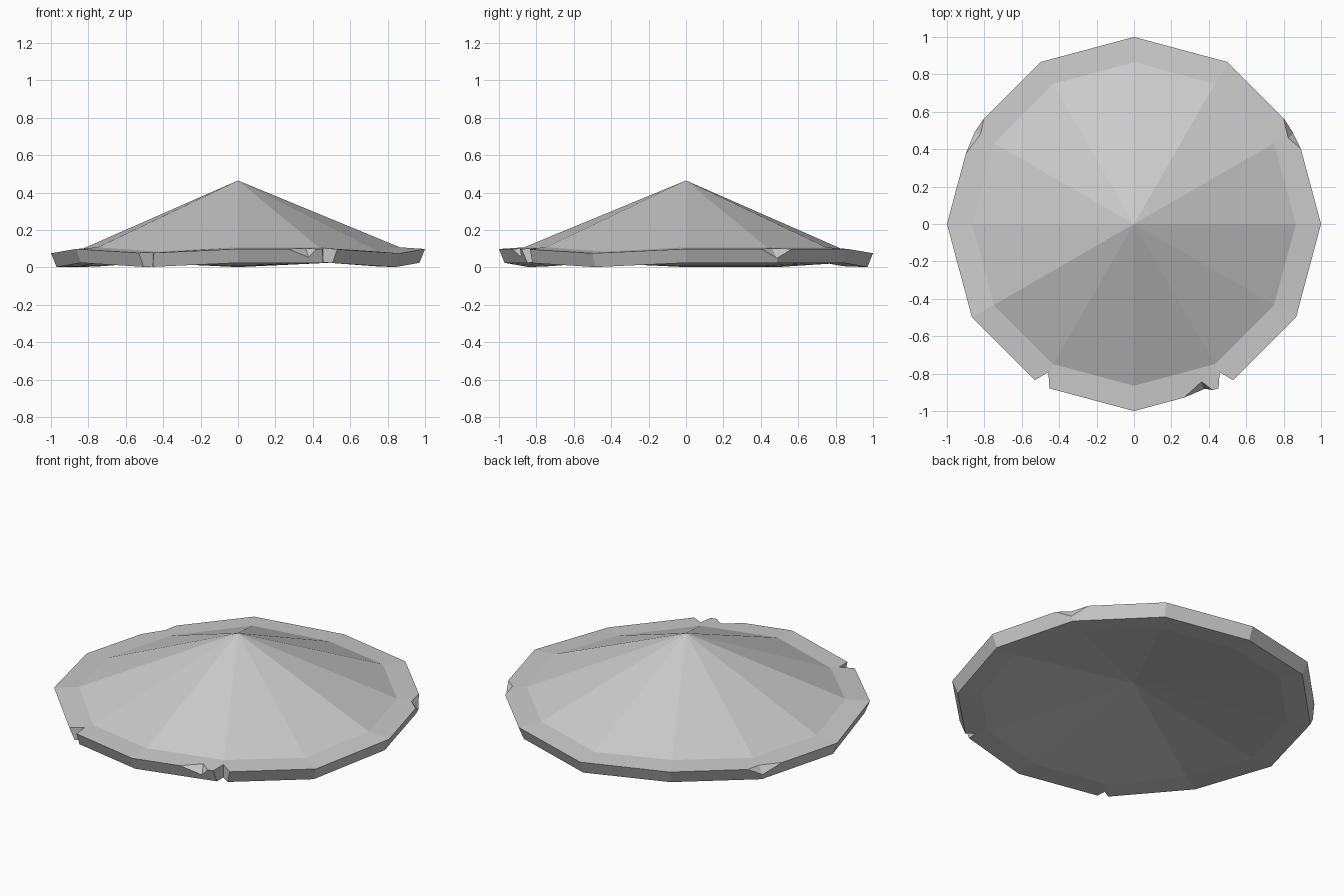
import bpy, bmesh, math
from mathutils import Vector

cube = bpy.data.objects.get("Cube")
if cube:
    bpy.data.objects.remove(cube, do_unlink=True)

SIDES = 12
SAGGING = {3, 5, 6, 8, 11}   # corners where the brim droops
DROOP = 0.023

# One flat colour
grey = bpy.data.materials.new("light_grey")
grey.use_nodes = True
colour = (0.6, 0.6, 0.6, 1)
grey.diffuse_color = colour
grey.node_tree.nodes["Principled BSDF"].inputs["Base Color"].default_value = colour


def make_object(name, bm):
    bmesh.ops.recalc_face_normals(bm, faces=bm.faces[:])
    mesh = bpy.data.meshes.new(name)
    bm.to_mesh(mesh)
    bm.free()
    obj = bpy.data.objects.new(name, mesh)
    bpy.context.collection.objects.link(obj)
    return obj


def ring(bm, radius, z):
    verts = []
    for i in range(SIDES):
        a = math.tau * i / SIDES
        drop = DROOP if i in SAGGING else 0
        verts.append(bm.verts.new((radius * math.cos(a), radius * math.sin(a), z - drop)))
    return verts


# Cone with a thick brim and a shallow hollow underneath
bm = bmesh.new()
rings = [ring(bm, r, z) for r, z in ((0.865, 0.108), (1, 0.099), (0.97, 0.025), (0.84, 0.03))]
peak = bm.verts.new((0, 0, 0.465))
hollow = bm.verts.new((0, 0, 0.16))
for i in range(SIDES):
    j = (i + 1) % SIDES
    bm.faces.new((peak, rings[0][i], rings[0][j]))
    bm.faces.new((hollow, rings[-1][j], rings[-1][i]))
    for upper, lower in zip(rings, rings[1:]):
        bm.faces.new((upper[i], lower[i], lower[j], upper[j]))
hat = make_object("conical_hat", bm)
hat.data.materials.append(grey)


def cut(name, points):
    """Cut the convex hull of the points out of the hat."""
    bm = bmesh.new()
    for p in points:
        bm.verts.new(p)
    hull = bmesh.ops.convex_hull(bm, input=bm.verts[:])
    spare = [v for v in hull["geom_interior"] if isinstance(v, bmesh.types.BMVert)]
    bmesh.ops.delete(bm, geom=spare, context="VERTS")
    cutter = make_object(name, bm)
    cutter.hide_render = True
    mod = hat.modifiers.new(name, "BOOLEAN")
    mod.operation, mod.solver, mod.object = "DIFFERENCE", "EXACT", cutter
    bpy.context.view_layer.objects.active = hat
    bpy.ops.object.modifier_apply(modifier=name)
    bpy.data.objects.remove(cutter, do_unlink=True)


def notch(name, side):
    """Triangular slot through the full thickness of the brim."""
    tip = Vector((side * 0.458, -0.792))
    corners = [Vector((side * 0.53, -0.835)), Vector((side * 0.452, -0.88))]
    outline = [tip] + [tip + (c - tip) * 3 for c in corners]
    cut(name, [(p.x, p.y, z) for p in outline for z in (-0.2, 0.3)])


def chip(name, a, b, inner, low):
    """Two-faceted chip out of the upper brim edge."""
    a, b, inner, low = (Vector(p) for p in (a, b, inner, low))
    mid = (inner + low) / 2
    crease = inner - low
    pts = [inner + crease, low - crease, mid + (a - mid) * 2.2, mid + (b - mid) * 2.2]
    outward = Vector((mid.x, mid.y, 0)).normalized() * 0.2
    cut(name, pts + [p + outward for p in pts])


# Damage around the brim
notch("left_notch", 1)
notch("right_notch", -1)
chip("front_chip", (0.27, -0.925, 0.1), (0.42, -0.887, 0.1), (0.36, -0.84, 0.107), (0.38, -0.885, 0.05))
chip("left_chip", (0.8, 0.56, 0.1), (0.895, 0.4, 0.1), (0.825, 0.46, 0.102), (0.855, 0.487, 0.045))
chip("right_chip", (-0.8, 0.56, 0.085), (-0.9, 0.37, 0.08), (-0.82, 0.48, 0.08), (-0.85, 0.495, 0.035))

for poly in hat.data.polygons:
    poly.use_smooth = False
    poly.material_index = 0
